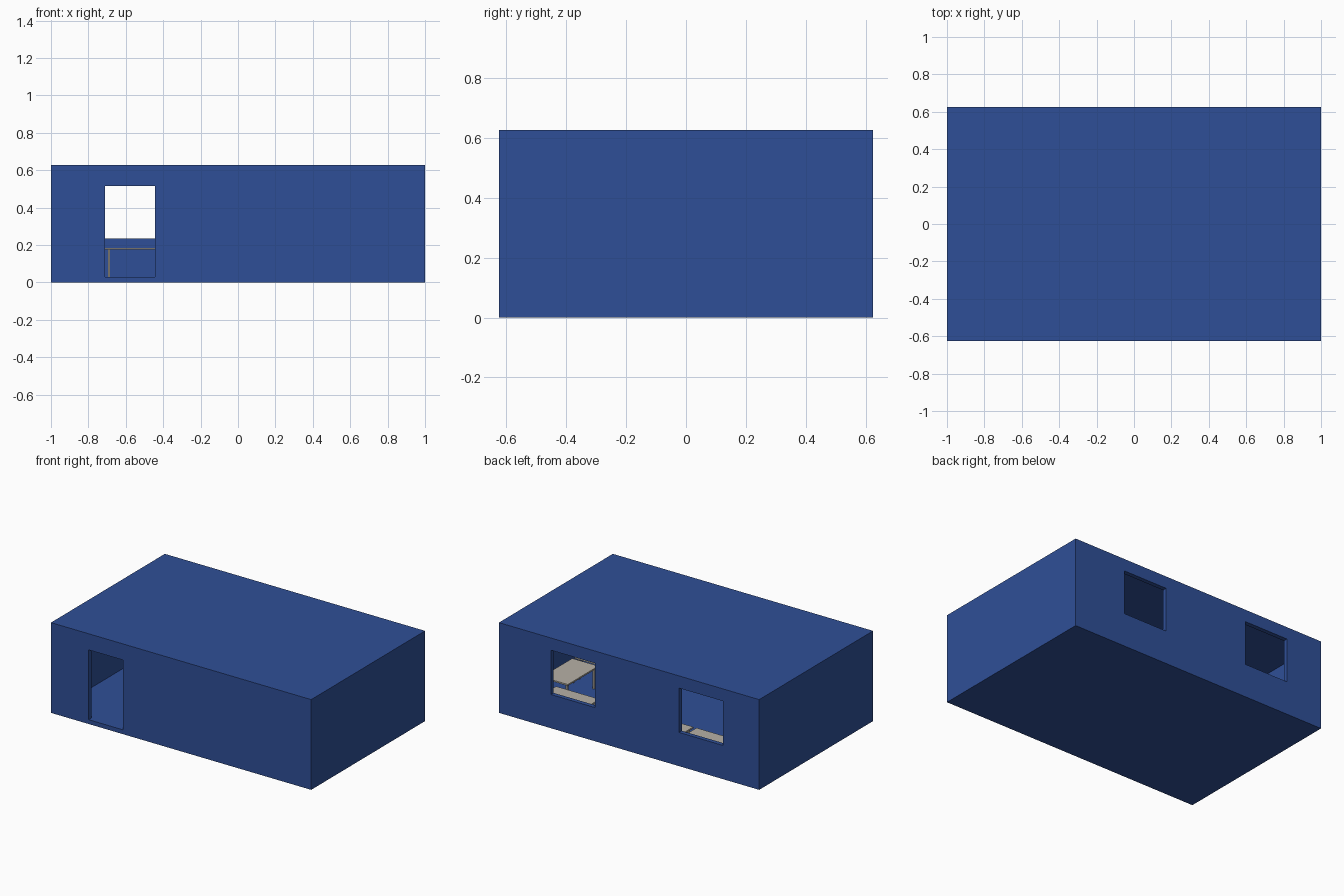
import bpy, bmesh

if "Cube" in bpy.data.objects:
    bpy.data.objects.remove(bpy.data.objects["Cube"])

W, D, H, T = 2.0, 1.25, 0.627, 0.03     # outer size and wall thickness
XW, YW = W / 2, D / 2


def material(name, rgb):
    m = bpy.data.materials.new(name)
    m.diffuse_color = (*rgb, 1)
    m.use_nodes = True
    m.node_tree.nodes["Principled BSDF"].inputs["Base Color"].default_value = m.diffuse_color
    return m


blue = material("wall blue", (0.028, 0.078, 0.31))
beige = material("desk beige", (0.47, 0.44, 0.38))


def add_box(bm, lo, hi):
    """Axis-aligned box between two corners."""
    verts = bmesh.ops.create_cube(bm, size=1)["verts"]
    for v in verts:
        v.co = [(a + b) / 2 + c * (b - a) for a, b, c in zip(lo, hi, v.co)]


def make(name, boxes, mat):
    bm = bmesh.new()
    for lo, hi in boxes:
        add_box(bm, lo, hi)
    me = bpy.data.meshes.new(name)
    bm.to_mesh(me)
    bm.free()
    me.materials.append(mat)
    ob = bpy.data.objects.new(name, me)
    bpy.context.collection.objects.link(ob)
    return ob


# Room shell, hollowed out and cut for the doorway and windows
room = make("room_shell", [((-XW, -YW, 0), (XW, YW, H))], blue)
cuts = {
    "interior": ((-XW + T, -YW + T, T), (XW - T, YW - T, H - T)),
    "doorway": ((-0.71, -YW - 0.1, T), (-0.445, -YW + 0.1, 0.515)),
    "left_window": ((-0.723, YW - 0.1, 0.234), (-0.385, YW + 0.1, 0.542)),
    "right_window": ((0.262, YW - 0.1, 0.234), (0.6, YW + 0.1, 0.542)),
}
bpy.context.view_layer.objects.active = room
for name, (lo, hi) in cuts.items():
    cutter = make(name + "_cutter", [(lo, hi)], blue)
    cutter.hide_render = True
    mod = room.modifiers.new(name, "BOOLEAN")
    mod.operation = "DIFFERENCE"
    mod.solver = "EXACT"
    mod.object = cutter
    bpy.ops.object.modifier_apply(modifier=mod.name)
    bpy.data.objects.remove(cutter)


# Desks: thin top on four slim legs
def desk(name, x0, y0, x1, y1):
    top, thick, leg, inset = 0.185, 0.01, 0.012, 0.014
    boxes = [((x0, y0, top - thick), (x1, y1, top))]
    for x in (x0 + inset, x1 - inset - leg):
        for y in (y0 + inset, y1 - inset - leg):
            boxes.append(((x, y, T), (x + leg, y + leg, top - thick)))
    make(name, boxes, beige)


LENGTH, PITCH = 0.335, 0.36
for i in range(4):                       # row along the back wall
    x = -0.71 + i * PITCH
    desk(f"back_desk_{i + 1}", x, 0.42, x + LENGTH, 0.593)
for i in range(2):                       # row along the right side
    y = 0.355 - i * PITCH
    desk(f"side_desk_{i + 1}", 0.66, y - LENGTH, 0.86, y)
